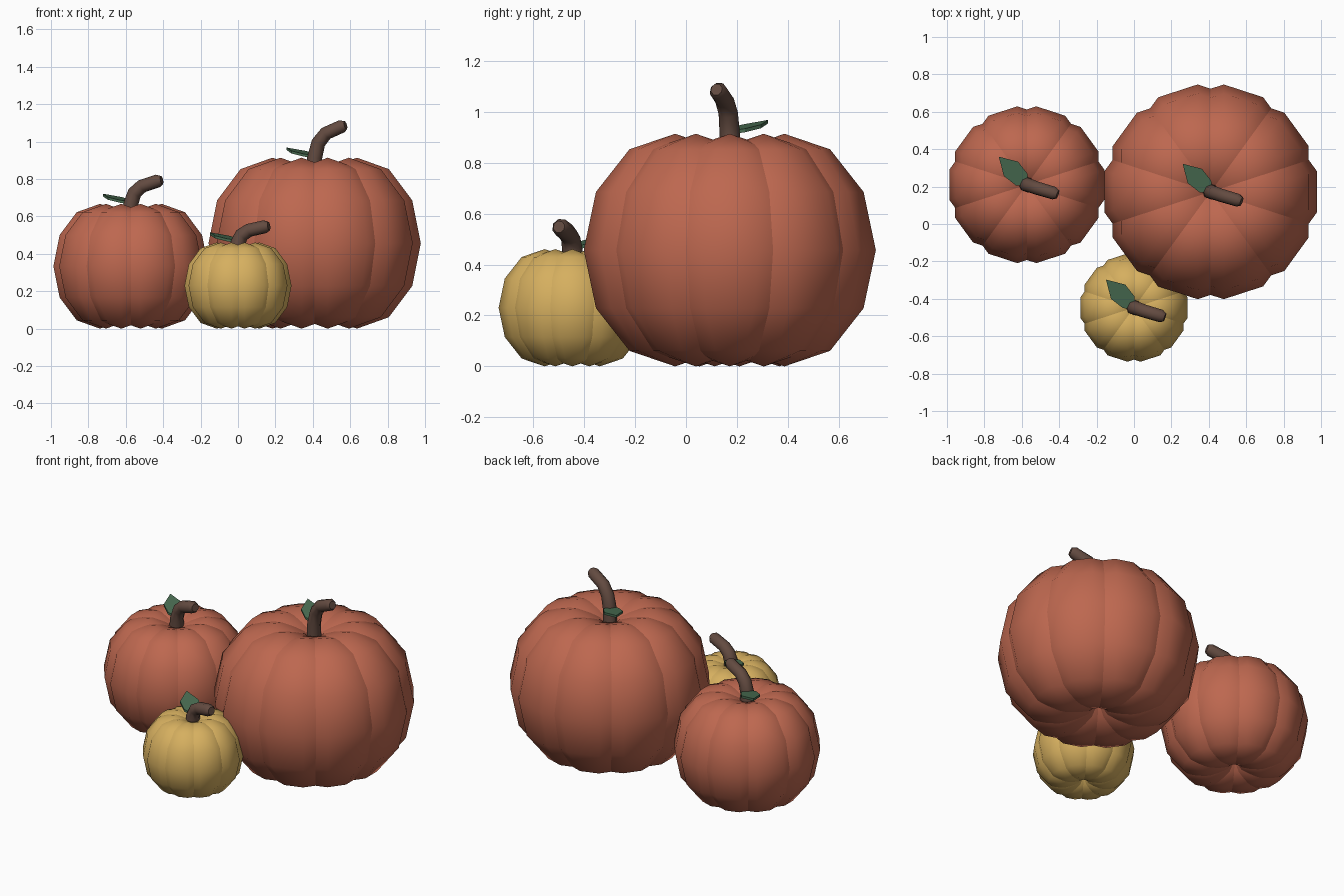
import bpy
import bmesh
import math
from mathutils import Matrix, Vector

cube = bpy.data.objects.get("Cube")
if cube:
    bpy.data.objects.remove(cube, do_unlink=True)


def make_material(name, rgb):
    mat = bpy.data.materials.new(name)
    mat.use_nodes = True
    colour = (*rgb, 1.0)
    mat.diffuse_color = colour
    mat.node_tree.nodes["Principled BSDF"].inputs["Base Color"].default_value = colour
    return mat


ORANGE = make_material("pumpkin_orange", (0.51, 0.137, 0.079))
YELLOW = make_material("gourd_yellow", (0.67, 0.43, 0.115))
BROWN = make_material("stem_brown", (0.125, 0.07, 0.052))
GREEN = make_material("leaf_green", (0.068, 0.155, 0.085))

RIBS = 10
RIB_RADIUS, RIB_OFFSET, HALF_HEIGHT = 0.359, 0.226, 0.457


def add_mesh(name, bm, mat, smooth):
    mesh = bpy.data.meshes.new(name)
    bm.to_mesh(mesh)
    bm.free()
    mesh.materials.append(mat)
    for face in mesh.polygons:
        face.use_smooth = smooth
    obj = bpy.data.objects.new(name, mesh)
    bpy.context.collection.objects.link(obj)
    return obj


# Ribbed body: a ring of overlapping stretched spheres
def add_body(name, x, y, size, mat):
    bm = bmesh.new()
    for i in range(RIBS):
        angle = math.tau * i / RIBS
        place = (Matrix.Translation((x, y, 0)) @ Matrix.Scale(size, 4)
                 @ Matrix.Rotation(angle, 4, "Z")
                 @ Matrix.Translation((RIB_OFFSET, 0, HALF_HEIGHT))
                 @ Matrix.Diagonal((RIB_RADIUS, RIB_RADIUS, HALF_HEIGHT, 1)))
        bmesh.ops.create_uvsphere(bm, u_segments=RIBS, v_segments=6, radius=1, matrix=place)
    add_mesh(name, bm, mat, True)


# Bent stem: an eight-sided tube that narrows to a rounded tip
def add_stem(name, x, y, top, size):
    path = [(-0.005, 0.005, -0.18, 1.1), (0.0, 0.0, 0.0, 1.0),
            (0.02, -0.006, 0.08, 0.95), (0.06, -0.02, 0.13, 0.92),
            (0.145, -0.045, 0.168, 0.9), (0.165, -0.052, 0.174, 0.6)]
    curve = bpy.data.curves.new(name, "CURVE")
    curve.dimensions = "3D"
    curve.bevel_depth = 0.04
    curve.bevel_resolution = 2
    curve.use_fill_caps = True
    spline = curve.splines.new("POLY")
    spline.points.add(len(path) - 1)
    for point, (dx, dy, dz, radius) in zip(spline.points, path):
        point.co = (x + dx, y + dy, top + dz * size, 1)
        point.radius = radius
    spline.use_smooth = True
    curve.materials.append(BROWN)
    bpy.context.collection.objects.link(bpy.data.objects.new(name, curve))


# Leaf: a pointed outline, thickened and tilted upward
def add_leaf(name, x, y, top):
    half = [(0.04, 0.044), (0.12, 0.054)]
    outline = ([(-0.01, 0)] + half + [(0.212, 0)]
               + [(u, -v) for u, v in reversed(half)])
    bm = bmesh.new()
    turn = Matrix.Rotation(math.radians(135), 3, "Z")
    layers = []
    for dz in (-0.007, 0.007):
        layers.append([bm.verts.new(turn @ Vector((u, v, 0.005 + 0.2 * u + dz))
                                    + Vector((x, y, top))) for u, v in outline])
    lower, upper = layers
    bm.faces.new(upper)
    bm.faces.new(lower[::-1])
    for i in range(len(outline)):
        j = (i + 1) % len(outline)
        bm.faces.new((lower[i], lower[j], upper[j], upper[i]))
    bmesh.ops.recalc_face_normals(bm, faces=bm.faces)
    add_mesh(name, bm, GREEN, False)


for label, x, y, size, mat in (
        ("large_pumpkin", 0.41, 0.172, 1.0, ORANGE),
        ("medium_pumpkin", -0.573, 0.21, 0.73, ORANGE),
        ("small_yellow_pumpkin", 0.0, -0.447, 0.504, YELLOW)):
    top = 2 * HALF_HEIGHT * size
    add_body(label + "_body", x, y, size, mat)
    add_stem(label + "_stem", x, y, top, size)
    add_leaf(label + "_leaf", x, y, top)
